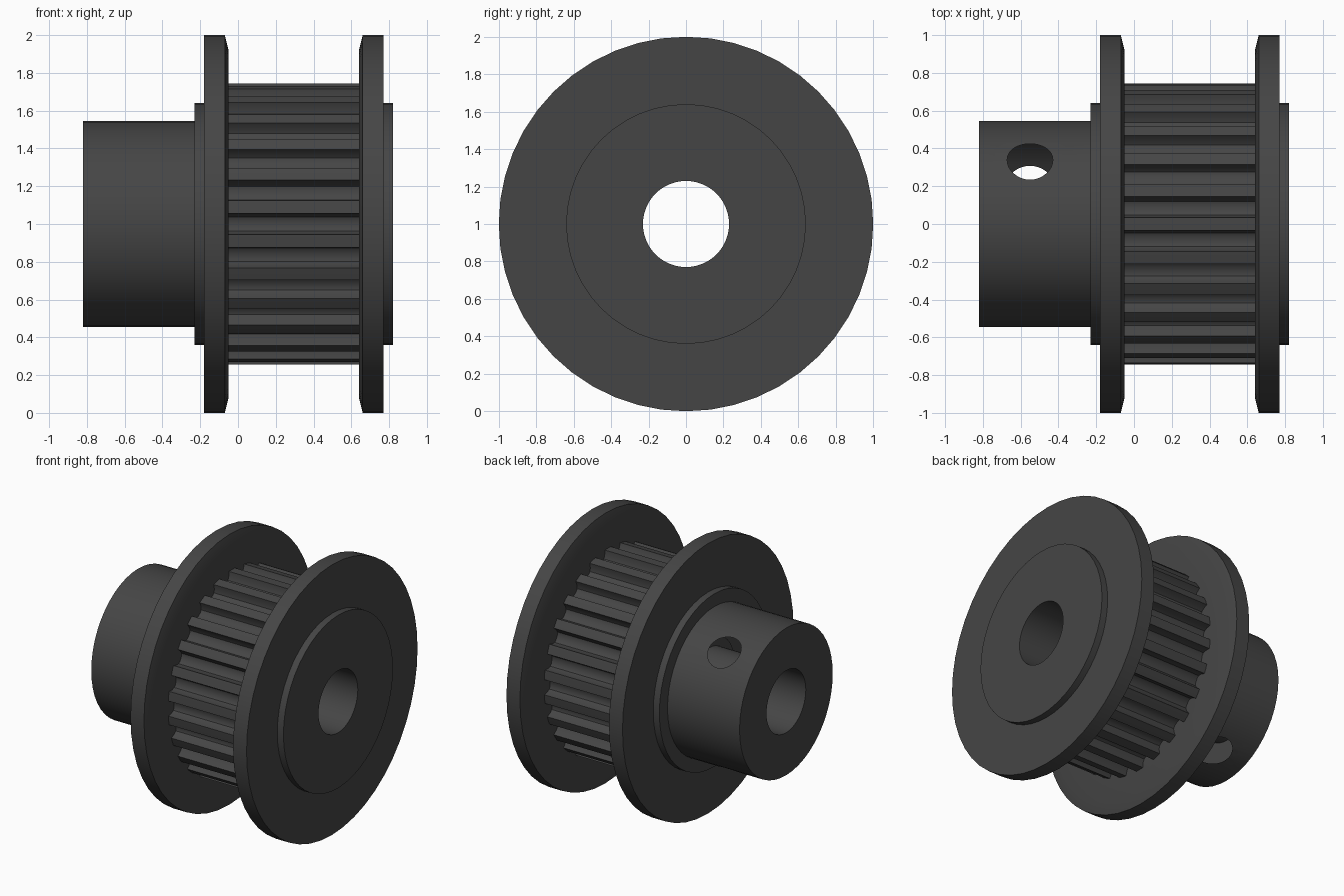
import bpy
import bmesh
from math import sin, cos, pi, radians, hypot
from mathutils import Matrix, Vector

if "Cube" in bpy.data.objects:
    bpy.data.objects.remove(bpy.data.objects["Cube"], do_unlink=True)

AXIS_Z = 1.0
BORE = 0.23
SIDES = 48

metal = bpy.data.materials.new("dark_grey_metal")
metal.use_nodes = True
grey = (0.06, 0.06, 0.06, 1)
metal.diffuse_color = grey
metal.node_tree.nodes["Principled BSDF"].inputs["Base Color"].default_value = grey


def finish(bm, name, recalc=True):
    """Turn a bmesh into a shaded object on the pulley axis."""
    if recalc:
        bmesh.ops.recalc_face_normals(bm, faces=bm.faces)
    mesh = bpy.data.meshes.new(name)
    bm.to_mesh(mesh)
    bm.free()
    mesh.materials.append(metal)
    obj = bpy.data.objects.new(name, mesh)
    obj.location.z = AXIS_Z
    bpy.context.collection.objects.link(obj)
    bpy.ops.object.select_all(action="DESELECT")
    obj.select_set(True)
    bpy.context.view_layer.objects.active = obj
    bpy.ops.object.shade_smooth_by_angle(angle=radians(25))
    return obj


def revolve(name, profile, sides=SIDES):
    """Spin a closed (x, radius) profile around the x axis."""
    bm = bmesh.new()
    rings = []
    for i in range(sides):
        a = 2 * pi * i / sides
        rings.append([bm.verts.new((x, r * cos(a), r * sin(a))) for x, r in profile])
    count = len(profile)
    for i in range(sides):
        here, there = rings[i], rings[(i + 1) % sides]
        for j in range(count):
            k = (j + 1) % count
            bm.faces.new((here[j], here[k], there[k], there[j]))
    return finish(bm, name)


# Hub with its shoulder
hub = revolve("hub", [(-0.82, BORE), (-0.82, 0.545), (-0.23, 0.545),
                      (-0.23, 0.64), (-0.18, 0.64), (-0.18, BORE)])

# Two set screw holes, a third of a turn apart, opened in the hub's outer skin
for angle in (38.4, 158.4):
    a = radians(angle)
    out = Vector((0, sin(a), cos(a)))
    bm = bmesh.new()
    place = Matrix.Translation(Vector((-0.55, 0, 0)) + out * 0.5) @ out.to_track_quat("Z", "Y").to_matrix().to_4x4()
    bmesh.ops.create_cone(bm, cap_ends=True, segments=32, radius1=0.121,
                          radius2=0.121, depth=0.4, matrix=place)
    cutter = finish(bm, "screw_hole_cutter")
    cutter.hide_render = True
    bpy.context.view_layer.objects.active = hub
    cut = hub.modifiers.new("screw_hole", "BOOLEAN")
    cut.operation = "DIFFERENCE"
    cut.solver = "EXACT"
    cut.object = cutter
    # Put the cut ahead of the shading modifier before applying it
    hub.modifiers.move(len(hub.modifiers) - 1, 0)
    bpy.ops.object.modifier_apply(modifier=cut.name)
    bpy.data.objects.remove(cutter, do_unlink=True)

bm = bmesh.new()
bm.from_mesh(hub.data)
walls = []
for f in bm.faces:
    c = f.calc_center_median()
    if -0.7 < c.x < -0.4 and 0.25 < hypot(c.y, c.z) < 0.535:
        walls.append(f)
bmesh.ops.delete(bm, geom=walls, context="FACES")
bm.to_mesh(hub.data)
bm.free()

# Flanges, chamfered on the sides that face the belt
for name, outer, side in (("right_flange", -0.18, 1), ("left_flange", 0.77, -1)):
    revolve(name, [(outer, 0.6), (outer, 1.0), (outer + side * 0.11, 1.0),
                   (outer + side * 0.13, 0.92), (outer + side * 0.13, 0.6)])

# Boss on the far end
revolve("end_boss", [(0.64, BORE), (0.64, 0.64), (0.82, 0.64), (0.82, BORE)])

# Toothed drum with rounded grooves
TEETH = 26
TIP, DEPTH, HALF = 0.745, 0.07, 0.075
outline = []
for t in range(TEETH):
    middle = 2 * pi * t / TEETH
    for s in range(9):
        u = -cos(pi * s / 8)
        outline.append((middle + HALF * u, TIP - DEPTH * (1 - u ** 4) ** 0.5))
    outline.append((middle + pi / TEETH, TIP))
bm = bmesh.new()
ends = []
for x in (-0.06, 0.65):
    outer = [bm.verts.new((x, r * cos(a), r * sin(a))) for a, r in outline]
    inner = [bm.verts.new((x, BORE * cos(a), BORE * sin(a))) for a, r in outline]
    ends.append((outer, inner))
(o1, i1), (o2, i2) = ends
n = len(outline)
for j in range(n):
    k = (j + 1) % n
    for p, q in ((o1, o2), (o2, i2), (i2, i1), (i1, o1)):
        bm.faces.new((p[j], p[k], q[k], q[j]))
finish(bm, "toothed_drum")

# Bore sleeve joining hub and drum
revolve("bore_sleeve", [(-0.19, BORE), (-0.19, 0.3), (-0.05, 0.3), (-0.05, BORE)])
